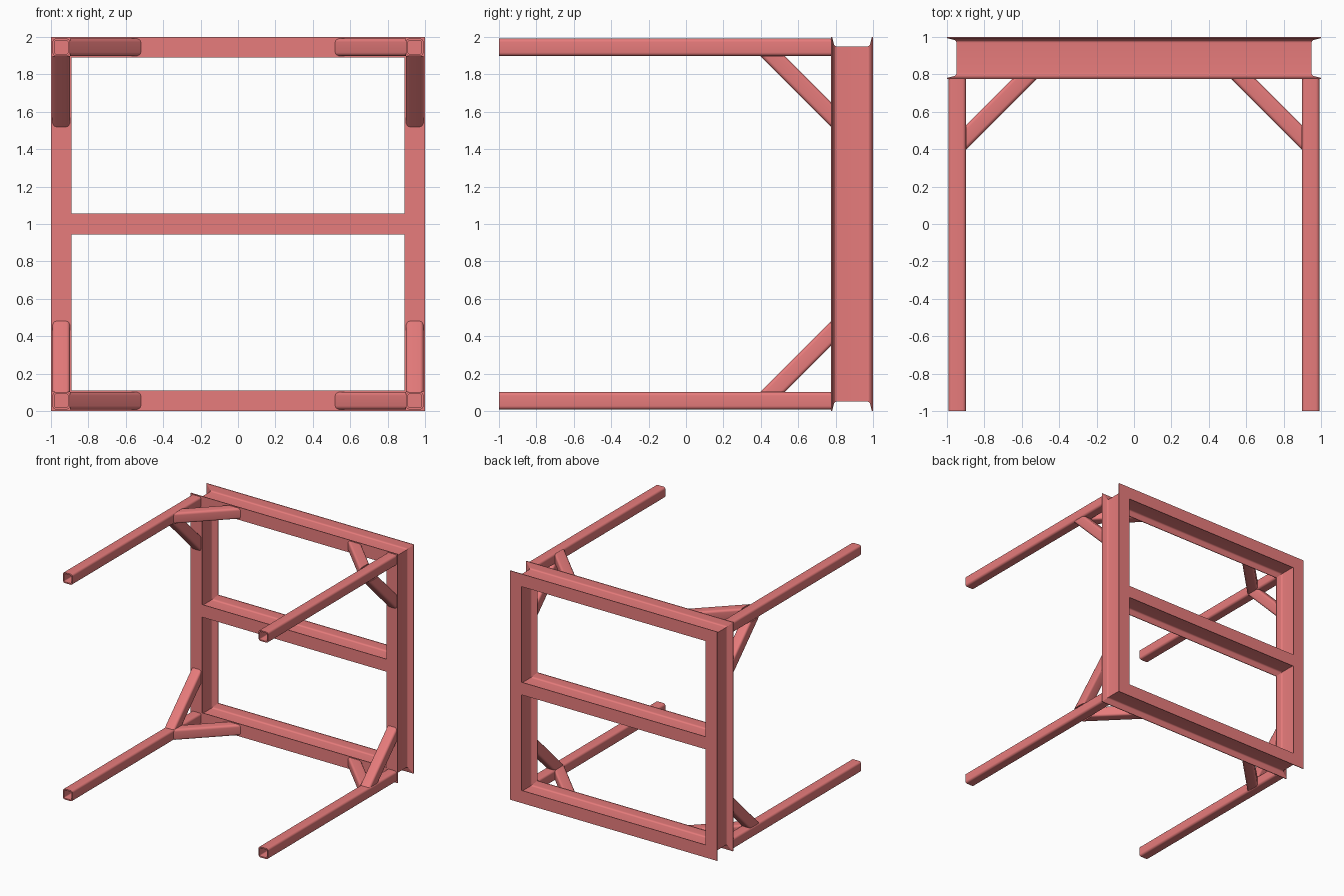
import bpy, bmesh
from math import sin, cos, pi, radians, sqrt

if "Cube" in bpy.data.objects:
    bpy.data.objects.remove(bpy.data.objects["Cube"])

red = bpy.data.materials.new("red_paint")
red.diffuse_color = (0.8, 0.2, 0.2, 1)
red.use_nodes = True
red.node_tree.nodes["Principled BSDF"].inputs["Base Color"].default_value = red.diffuse_color

C = 0.945        # beam / leg centre distance from the frame centre
FRONT = 0.775    # front face of the beam frame
MID_Y = 0.8875   # middle depth of the beam frame
R = 0.0465       # half width of the square tubes


def make(name, rings, closed=False):
    """Skin consecutive rings of points; closed joins the last ring to the first."""
    bm = bmesh.new()
    loops = [[bm.verts.new(p) for p in ring] for ring in rings]
    pairs = list(zip(loops, loops[1:]))
    if closed:
        pairs.append((loops[-1], loops[0]))
    n = len(loops[0])
    for a, b in pairs:
        for i in range(n):
            j = (i + 1) % n
            bm.faces.new((a[i], a[j], b[j], b[i]))
    bmesh.ops.recalc_face_normals(bm, faces=bm.faces)
    me = bpy.data.meshes.new(name)
    bm.to_mesh(me)
    bm.free()
    me.shade_smooth()
    me.set_sharp_from_angle(angle=radians(30))
    me.materials.append(red)
    ob = bpy.data.objects.new(name, me)
    bpy.context.collection.objects.link(ob)
    return ob


def beam_profile():
    """I-section with tapered flanges and root fillets, as (across, depth)."""
    tip, start, ctrl, end = (0.055, 0.1065), (0.017, 0.0965), (0.0045, 0.0935), (0.0045, 0.081)
    q = [(0.055, 0.1125), tip]
    for i in range(6):
        t = i / 5
        q.append(tuple((1 - t) ** 2 * s + 2 * t * (1 - t) * c + t * t * e
                       for s, c, e in zip(start, ctrl, end)))
    half = q + [(a, -b) for a, b in reversed(q)]
    return half + [(-a, b) for a, b in reversed(half)]


def rounded_square(h, r, seg=5):
    pts = []
    for k in range(4):
        cx, cy = ((1, 1), (-1, 1), (-1, -1), (1, -1))[k]
        for i in range(seg + 1):
            t = pi / 2 * (k + i / seg)
            pts.append((cx * (h - r) + r * cos(t), cy * (h - r) + r * sin(t)))
    return pts


def make_tube(name, end_a, end_b):
    """Hollow tube; end_a and end_b map section points to the two end planes."""
    outer, inner = rounded_square(R, 0.019), rounded_square(R - 0.011, 0.009)
    make(name, [[end_a(*p) for p in outer], [end_b(*p) for p in outer],
                [end_b(*p) for p in inner], [end_a(*p) for p in inner]], closed=True)


# Mitred outer beams
prof = beam_profile()
for s, side, level in ((-1, "left", "bottom"), (1, "right", "top")):
    make(side + "_upright_beam",
         [[(s * (C - a), MID_Y + b, 1 + e * (C - a)) for a, b in prof] for e in (-1, 1)])
    make(level + "_beam",
         [[(e * (C - a), MID_Y + b, 1 + s * (C - a)) for a, b in prof] for e in (-1, 1)])

# Middle beam, coped into the uprights
make("middle_beam",
     [[(e * (C - abs(a)), MID_Y + b, 1 + a) for a, b in prof] for e in (-1, 1)])

# Legs with two diagonal braces at each corner
FACE = C - R                 # inner face of a leg
REACH = 0.313                # brace centre distance from the leg / frame corner
K = sqrt(2)
for sx, side in ((-1, "left"), (1, "right")):
    for sz, level in ((-1, "bottom"), (1, "top")):
        tag = level + "_" + side
        make_tube(tag + "_leg",
                  lambda u, v: (sx * C + u, -1, 1 + sz * C + v),
                  lambda u, v: (sx * C + u, FRONT, 1 + sz * C + v))
        make_tube(tag + "_upright_brace",
                  lambda u, v: (sx * C + u, FRONT, 1 + sz * (FACE - REACH - K * v)),
                  lambda u, v: (sx * C + u, FRONT - REACH - K * v, 1 + sz * FACE))
        make_tube(tag + "_level_brace",
                  lambda u, v: (sx * (FACE - REACH - K * v), FRONT, 1 + sz * C + u),
                  lambda u, v: (sx * FACE, FRONT - REACH - K * v, 1 + sz * C + u))
